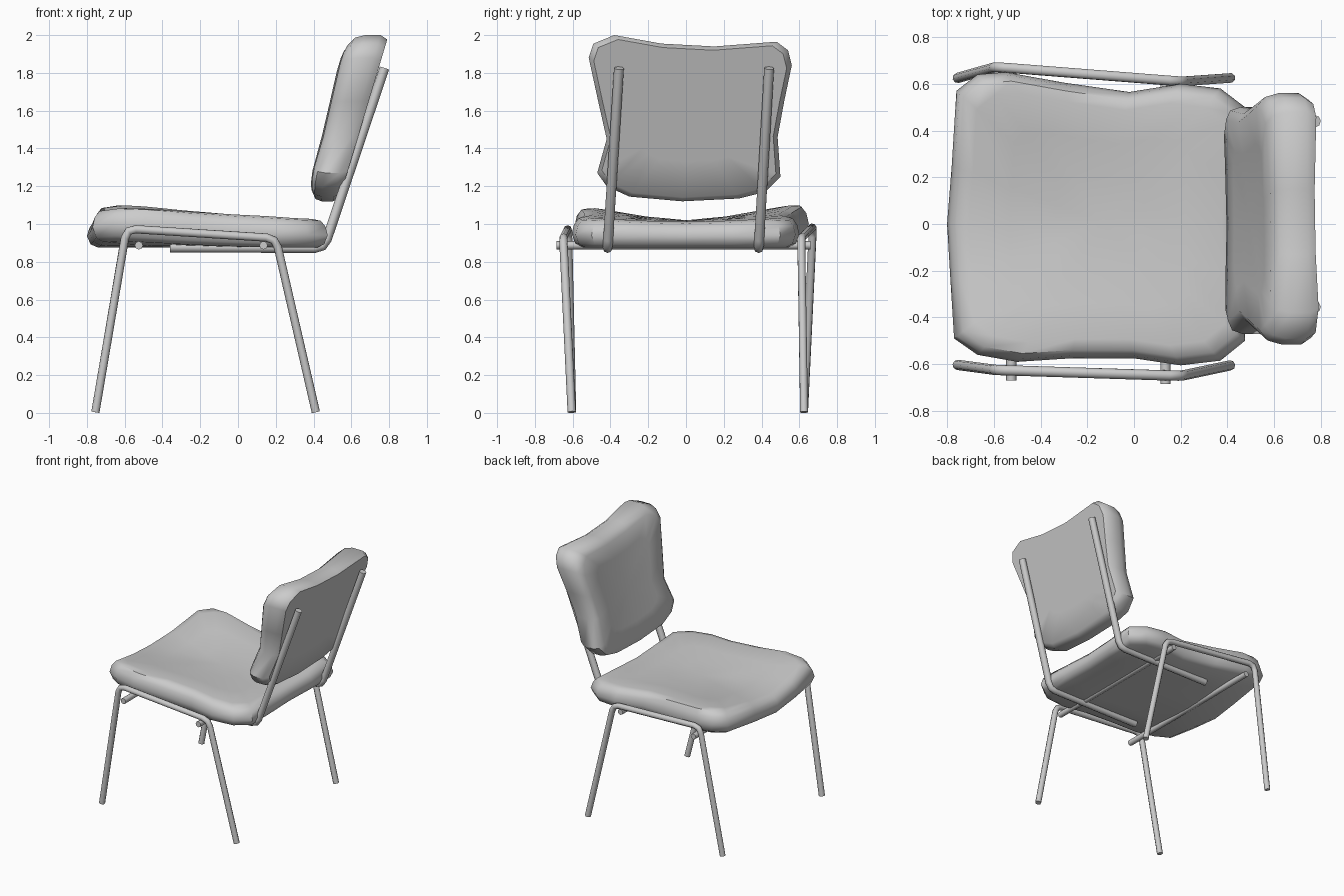
import bpy, bmesh, math
from mathutils import Vector

if "Cube" in bpy.data.objects:
    bpy.data.objects.remove(bpy.data.objects["Cube"])


def cushion(name, outline, centre, rings, place):
    """Loft scaled copies of an outline; place(u, v, t) maps to 3D, t = 0..1 through the thickness."""
    bm = bmesh.new()
    cu, cv = centre

    def vert(u, v, t):
        return bm.verts.new(place(u, v, t))

    loops = [[vert(cu + (u - cu) * s, cv + (v - cv) * s, t) for u, v in outline]
             for s, t in rings]
    n = len(outline)
    for a, b in zip(loops, loops[1:]):
        for i in range(n):
            j = (i + 1) % n
            bm.faces.new((a[i], a[j], b[j], b[i]))
    for loop, t in ((loops[0], rings[0][1]), (loops[-1], rings[-1][1])):
        mid = vert(cu, cv, t)
        for i in range(n):
            bm.faces.new((loop[i], loop[(i + 1) % n], mid))
    bmesh.ops.recalc_face_normals(bm, faces=bm.faces)
    me = bpy.data.meshes.new(name)
    bm.to_mesh(me)
    bm.free()
    ob = bpy.data.objects.new(name, me)
    bpy.context.collection.objects.link(ob)
    bpy.ops.object.select_all(action='DESELECT')
    ob.select_set(True)
    bpy.context.view_layer.objects.active = ob
    bpy.ops.object.shade_smooth_by_angle(angle=math.radians(45))
    return ob


def tube(name, points, radius, bend=0.05):
    """Round tube along a path, with each corner eased by three points."""
    pts = [Vector(p) for p in points]
    path = [pts[0]]
    for a, p, b in zip(pts, pts[1:], pts[2:]):
        s = p + (a - p).normalized() * bend
        e = p + (b - p).normalized() * bend
        path += [s, (s + 2 * p + e) / 4, e]
    path.append(pts[-1])
    cu = bpy.data.curves.new(name, 'CURVE')
    cu.dimensions = '3D'
    cu.bevel_depth = radius
    cu.bevel_resolution = 2
    cu.use_fill_caps = True
    sp = cu.splines.new('POLY')
    sp.points.add(len(path) - 1)
    for q, p in zip(sp.points, path):
        q.co = (*p, 1)
    ob = bpy.data.objects.new(name, cu)
    bpy.context.collection.objects.link(ob)
    return ob


# Seat: outline in plan, sagging in the middle, lifted at the front corners
seat_outline = [(-0.80, 0), (-0.785, -0.25), (-0.77, -0.49), (-0.67, -0.56), (-0.5, -0.59),
                (-0.27, -0.575), (0, -0.575), (0.2, -0.605), (0.37, -0.585), (0.475, -0.5),
                (0.47, -0.25), (0.46, 0), (0.47, 0.25), (0.475, 0.5), (0.37, 0.58),
                (0.2, 0.6), (-0.02, 0.565), (-0.3, 0.605), (-0.55, 0.65), (-0.67, 0.64),
                (-0.76, 0.57), (-0.78, 0.25)]


def seat_place(x, y, t):
    f = min(max((0.3 - x) / 0.95, 0), 1)
    lift = (0.022 + 0.06 * f) * (abs(y) / 0.55) ** 1.5
    bottom = 0.875 + 0.5 * lift * f
    top = 1.012 + 0.008 * f + lift
    return x, y, bottom + (top - bottom) * t


cushion("seat", seat_outline, (-0.14, 0.01),
        [(0.5, 0), (0.91, 0), (0.97, 0.12), (1.0, 0.42), (0.98, 0.72), (0.94, 0.92),
         (0.86, 1.0), (0.6, 1.0), (0.3, 1.0)], seat_place)

# Backrest: outline in (y, z), leaning back with a hollowed front
back_outline = [(-0.38, 2.0), (-0.49, 1.955), (-0.515, 1.88), (-0.465, 1.65), (-0.42, 1.45),
                (-0.47, 1.27), (-0.42, 1.2), (-0.3, 1.145), (-0.02, 1.12), (0.28, 1.135),
                (0.42, 1.17), (0.5, 1.25), (0.485, 1.46), (0.52, 1.65), (0.56, 1.84),
                (0.54, 1.92), (0.48, 1.965), (0.15, 1.94), (-0.13, 1.955)]


def back_place(y, z, t):
    rear = 0.533 + (z - 1.12) * 0.3
    front = 0.365 + (z - 1.2) * 0.26 + 0.04 * max(0, 1 - (2 * y) ** 2)
    return rear + (front - rear) * t, y, z


cushion("backrest", back_outline, (0.02, 1.54),
        [(0.5, 0), (0.95, 0), (1.0, 0.2), (1.0, 0.6), (0.97, 0.85), (0.89, 1.0),
         (0.6, 1.0), (0.3, 1.0)], back_place)

# Side leg frames: front foot, front bend, rear bend, rear foot
tube("left_leg_frame", [(-0.755, -0.603, 0.004), (-0.59, -0.625, 0.975),
                        (0.2, -0.65, 0.925), (0.412, -0.605, 0.004)], 0.022)
tube("right_leg_frame", [(-0.755, 0.625, 0.004), (-0.59, 0.672, 0.985),
                         (0.2, 0.61, 0.925), (0.412, 0.625, 0.004)], 0.022)

# Cross bars under the seat
for name, x, y0 in (("front_cross_bar", -0.525, -0.67), ("rear_cross_bar", 0.135, -0.685)):
    tube(name, [(x, y0, 0.887), (x, 0.66 if x < 0 else 0.62, 0.887)], 0.022)

# Back supports running under the seat and up behind the backrest
for name, y0, y1 in (("left_back_support", -0.415, -0.355), ("right_back_support", 0.385, 0.44)):
    tube(name, [(-0.36, y0, 0.876), (0.455, y0, 0.872), (0.775, y1, 1.825)], 0.026)
